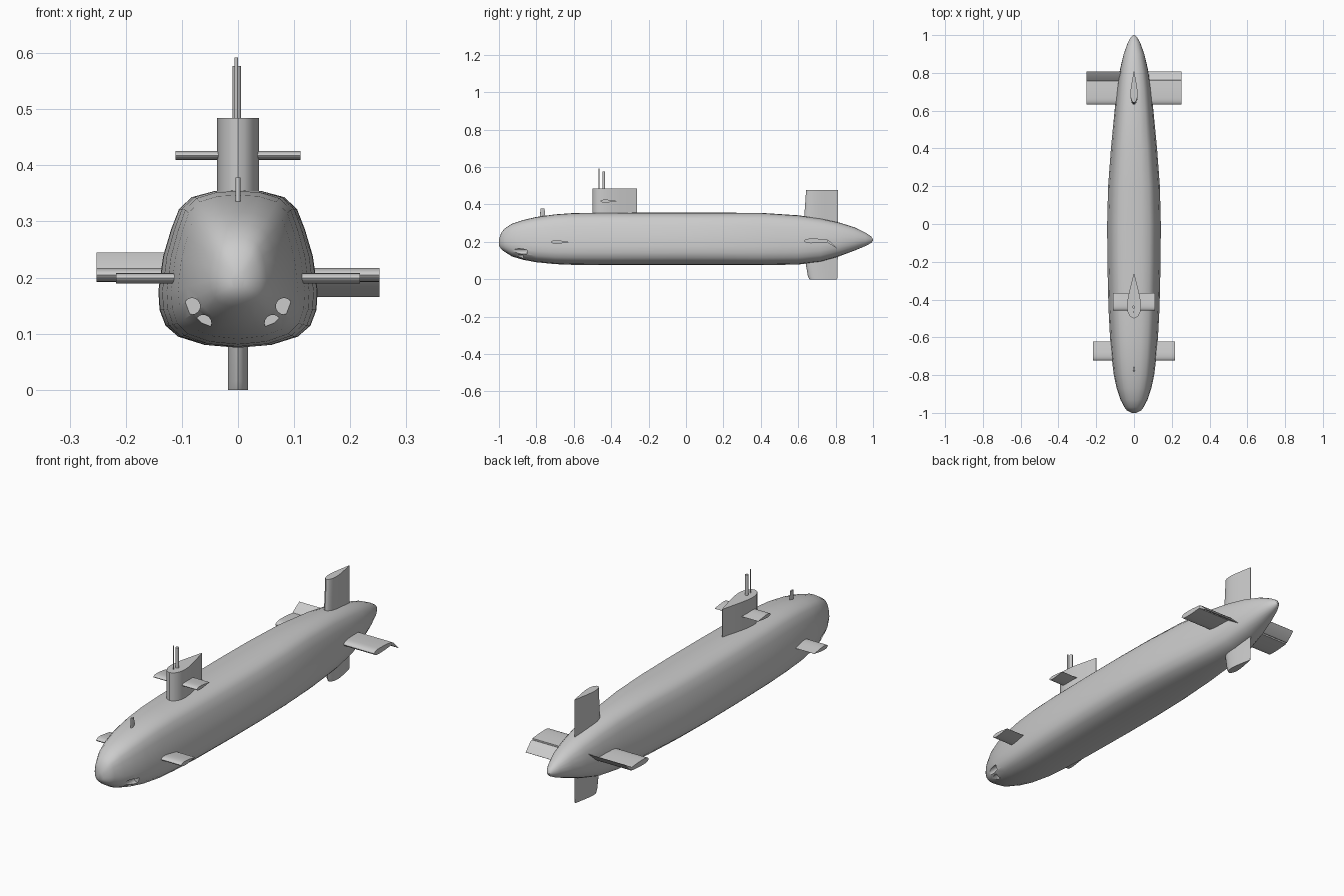
import bpy, bmesh
from math import sin, cos, pi, radians

if "Cube" in bpy.data.objects:
    bpy.data.objects.remove(bpy.data.objects["Cube"])


def loft(name, rings, angle=35):
    """Skin a list of closed point rings and cap both ends."""
    bm = bmesh.new()
    loops = [[bm.verts.new(p) for p in ring] for ring in rings]
    n = len(loops[0])
    for a, b in zip(loops, loops[1:]):
        for i in range(n):
            j = (i + 1) % n
            bm.faces.new((a[i], a[j], b[j], b[i]))
    bm.faces.new(loops[0])
    bm.faces.new(loops[-1])
    bmesh.ops.recalc_face_normals(bm, faces=bm.faces)
    me = bpy.data.meshes.new(name)
    bm.to_mesh(me)
    bm.free()
    ob = bpy.data.objects.new(name, me)
    bpy.context.collection.objects.link(ob)
    smooth(ob, angle)
    return ob


def smooth(ob, angle=35):
    bpy.ops.object.select_all(action='DESELECT')
    ob.select_set(True)
    bpy.context.view_layer.objects.active = ob
    bpy.ops.object.shade_smooth_by_angle(angle=radians(angle))


def cylinder(name, loc, r, depth, rot=(0, 0, 0)):
    bpy.ops.mesh.primitive_cylinder_add(vertices=24, radius=r, depth=depth, location=loc, rotation=rot)
    ob = bpy.context.object
    ob.name = name
    return ob


# Half foil outline: chord fraction, half-thickness fraction
FOIL = [(0, 0), (.015, .3), (.05, .58), (.12, .85), (.2, .97), (.28, 1),
        (.42, .92), (.6, .68), (.8, .36), (1, .03)]
WEDGE = [(0, 0), (.04, .7), (.15, 1), (1, .1)]


def outline(half):
    return half + [(c, -t) for c, t in reversed(half) if t > 0]


def fin(name, sections, thick, half=FOIL, flat=None, tilt=0):
    """sections: (span, y0, y1). flat=z makes a horizontal plane, else an upright one."""
    rings = []
    for s, y0, y1 in sections:
        ring = []
        for c, t in outline(half):
            d, h = c * (y1 - y0), t * thick
            y, h = y0 + d * cos(tilt) - h * sin(tilt), d * sin(tilt) + h * cos(tilt)
            ring.append((h, y, s) if flat is None else (s, y, flat + h))
        rings.append(ring)
    return loft(name, rings)


# Hull: stations (y, half width, bottom, top, roundness)
STATIONS = [(-1, .012, .18, .215, .6), (-.987, .038, .16, .25, .5), (-.97, .051, .147, .271, .4),
            (-.93, .072, .122, .297, .3), (-.87, .092, .104, .317, .2), (-.8, .107, .091, .333, .1),
            (-.7, .119, .081, .347, 0), (-.6, .127, .077, .354, 0), (-.45, .135, .075, .356, 0),
            (-.2, .141, .075, .356, 0), (0, .142, .075, .356, 0), (.2, .137, .075, .356, 0),
            (.4, .122, .075, .355, 0), (.6, .103, .079, .342, .15), (.72, .09, .093, .325, .3),
            (.82, .074, .123, .303, .5), (.9, .055, .153, .278, .7), (.96, .033, .178, .249, .9),
            (.99, .016, .194, .229, 1), (1, .004, .206, .214, 1)]
SECTION = [(0, 1), (.3, .993), (.58, .955), (.74, .88), (.84, .75), (.94, .58), (1, .36),
           (.985, .24), (.91, .14), (.75, .07), (.42, .018), (0, 0)]
rings = []
for y, w, zb, zt, k in STATIONS:
    right = []
    for i, (u, t) in enumerate(SECTION):
        a = pi * i / (len(SECTION) - 1)
        u = u * (1 - k) + sin(a) * k
        t = t * (1 - k) + (.5 + .5 * cos(a)) * k
        right.append((u * w, y, zb + t * (zt - zb)))
    rings.append(right + [(-x, yy, z) for x, yy, z in reversed(right[1:-1])])
hull = loft("hull", rings)

# Torpedo tube recesses in the bow
for side in (-1, 1):
    for x, z, back in ((.082, .149, -.85), (.062, .119, -.87)):
        cut = cylinder("tube_cutter", (side * x, back - .15, z), .0145, .3, (pi / 2, 0, 0))
        cut.hide_render = True
        mod = hull.modifiers.new("tube", 'BOOLEAN')
        mod.operation = 'DIFFERENCE'
        mod.solver = 'EXACT'
        mod.object = cut
        bpy.context.view_layer.objects.active = hull
        bpy.ops.object.modifier_apply(modifier=mod.name)
        bpy.data.objects.remove(cut)
smooth(hull)

# Sail, bow sonar fin and rudders
fin("sail", [(.33, -.5, -.263), (.484, -.5, -.263)], .037)
fin("bow_fin", [(.32, -.782, -.752), (.378, -.778, -.756)], .0045)
fin("upper_rudder", [(.27, .628, .812), (.477, .642, .812)], .019)
fin("lower_rudder", [(0, .66, .808), (.015, .652, .81), (.15, .628, .812)], .018)

# Masts
cylinder("thin_mast", (-.003, -.465, .53), .003, .124)
cylinder("thick_mast", (-.002, -.44, .525), .0075, .104)
for n in ("thin_mast", "thick_mast"):
    smooth(bpy.data.objects[n])

# Horizontal planes on both sides
for side, tag in ((-1, "left"), (1, "right")):
    def span(x0, x1, y0, y1):
        return [(side * x0, y0, y1), (side * x1, y0, y1)]
    fin(tag + "_sail_plane", span(.01, .111, -.457, -.366), .008, flat=.418)
    fin(tag + "_bow_plane", span(.05, .217, -.722, -.623), .0095, flat=.199)
    fin(tag + "_stern_plane", span(.03, .252, .632, .757), .0125,
        half=FOIL[:6] + [(.6, .93), (1, .55)], flat=.205)
    fin(tag + "_stern_flap", span(.05, .252, .757, .82), .007,
        half=WEDGE, flat=.205, tilt=radians(-38 * side))
